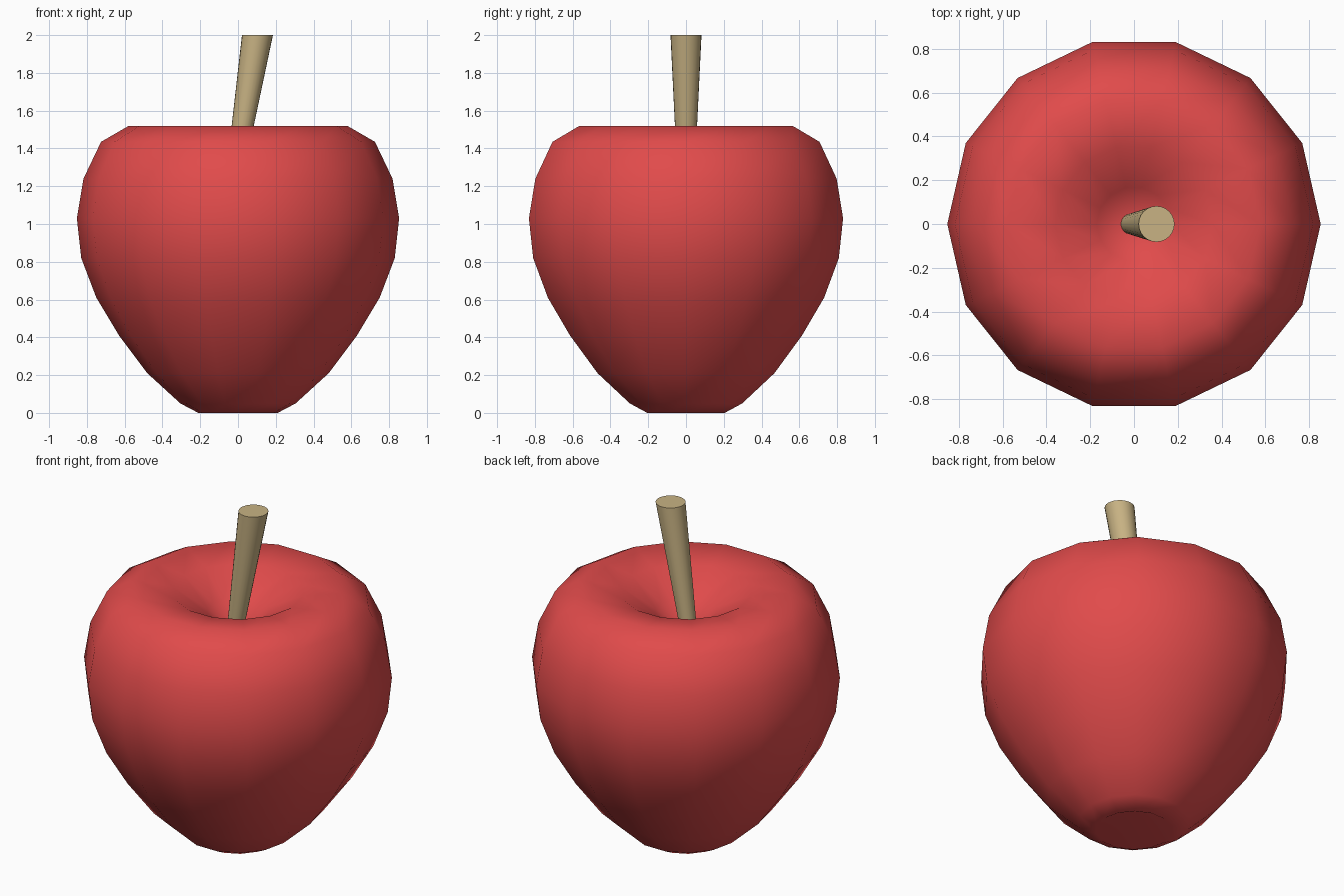
import bpy, bmesh, math

if "Cube" in bpy.data.objects:
    bpy.data.objects.remove(bpy.data.objects["Cube"])


def add_object(name, bm, color):
    bmesh.ops.recalc_face_normals(bm, faces=bm.faces)
    me = bpy.data.meshes.new(name)
    bm.to_mesh(me)
    bm.free()
    mat = bpy.data.materials.new(name + "_colour")
    mat.diffuse_color = color
    mat.use_nodes = True
    mat.node_tree.nodes["Principled BSDF"].inputs["Base Color"].default_value = mat.diffuse_color
    me.materials.append(mat)
    ob = bpy.data.objects.new(name, me)
    bpy.context.collection.objects.link(ob)
    return ob


def loft(rings, sides):
    """Skin circular rings given as (centre x, radius, z); radius 0 is a pole."""
    bm = bmesh.new()
    loops = []
    for cx, r, z in rings:
        n = 1 if r == 0 else sides
        loops.append([bm.verts.new((cx + r * math.cos(math.tau * i / sides),
                                    r * math.sin(math.tau * i / sides), z)) for i in range(n)])
    for a, b in zip(loops, loops[1:]):
        for i in range(sides):
            j = (i + 1) % sides
            quad = [a[i % len(a)], a[j % len(a)], b[j % len(b)], b[i % len(b)]]
            bm.faces.new(list(dict.fromkeys(quad))).smooth = True
    for end in (loops[0], loops[-1]):
        if len(end) > 1:
            bm.faces.new(end)
    return bm


# Fruit: 14-sided lathe with a dimple at both ends
profile = [(0, 0.11), (0.21, 0), (0.305, 0.05), (0.48, 0.21), (0.63, 0.41),
           (0.75, 0.61), (0.83, 0.82), (0.853, 1.03), (0.818, 1.24),
           (0.725, 1.435), (0.578, 1.52), (0.36, 1.485), (0.17, 1.37), (0, 1.25)]
add_object("fruit_body", loft([(0, r, z) for r, z in profile], 14),
           (0.75, 0.07, 0.07, 1))

# Stem: leaning, flaring upward, flat caps
add_object("stem", loft([(-0.027, 0.043, 1.2), (0.103, 0.082, 2.0)], 24),
           (0.58, 0.45, 0.23, 1))
